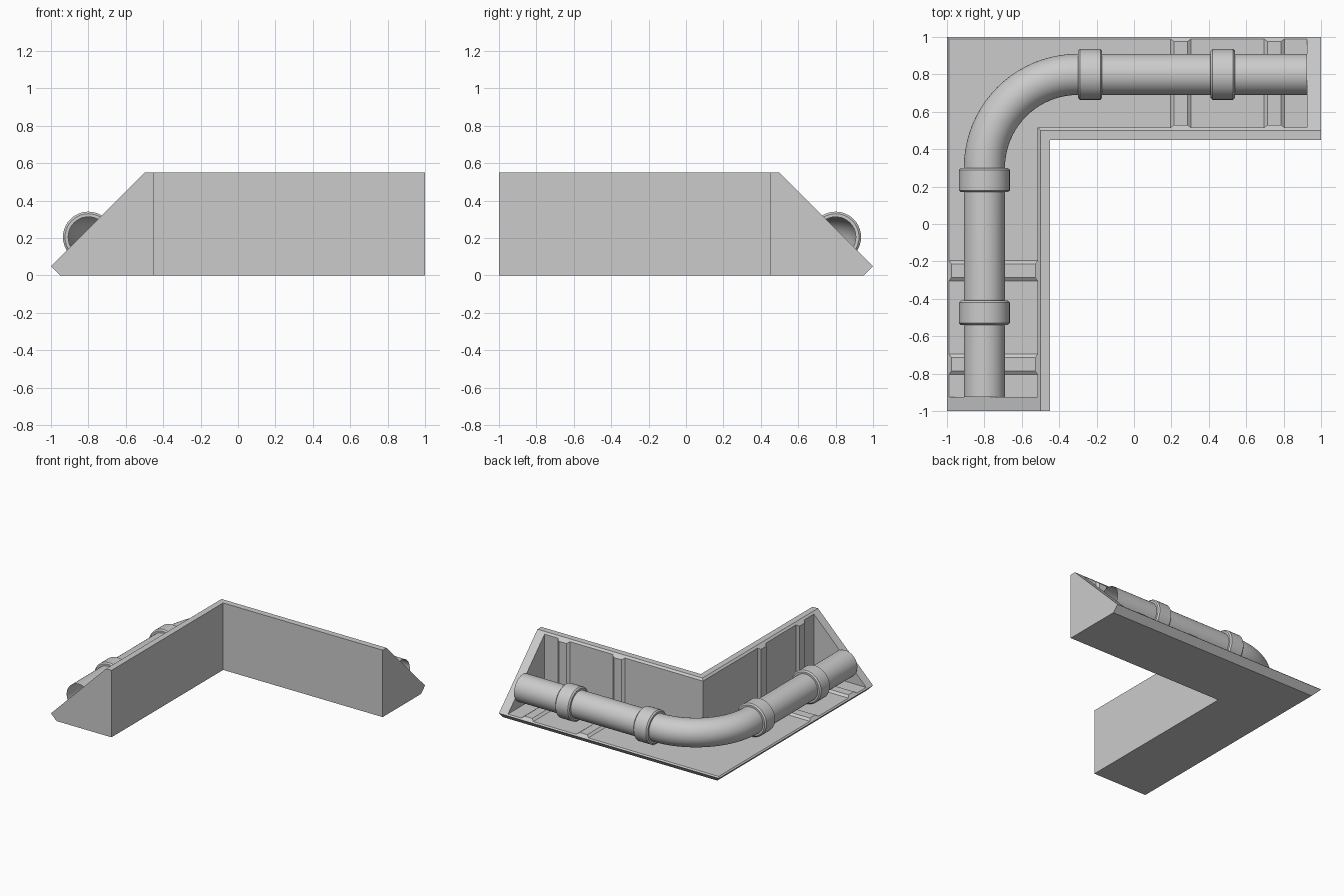
import bpy, bmesh, math
from mathutils import Vector

if "Cube" in bpy.data.objects:
    bpy.data.objects.remove(bpy.data.objects["Cube"])


def make_object(name, bm):
    bmesh.ops.remove_doubles(bm, verts=bm.verts, dist=1e-5)
    bmesh.ops.recalc_face_normals(bm, faces=bm.faces)
    me = bpy.data.meshes.new(name)
    bm.to_mesh(me)
    bm.free()
    ob = bpy.data.objects.new(name, me)
    bpy.context.collection.objects.link(ob)
    return ob


def smooth(ob):
    bpy.ops.object.select_all(action='DESELECT')
    ob.select_set(True)
    bpy.context.view_layer.objects.active = ob
    bpy.ops.object.shade_smooth_by_angle(angle=math.radians(30))


# L-shaped trough: d is the distance from the outer edge
OUTER = [(0.5, 0.55), (0.55, 0.55), (0.55, 0), (0.05, 0), (0, 0.05)]


def section(h, solid=False):
    a, b = 0.01 + h, 0.485 - h
    mid = (a + b) / 2
    corner = (mid, mid + 0.05) if solid else (b, a + 0.05)
    return OUTER + [(a, a + 0.05), corner, (b, b + 0.05)]


def leg_point(s, d, z, along_x):
    return (s, 1 - d, z) if along_x else (-1 + d, -s, z)


# Stations from the end of a leg to the corner: solid end wall, then two raised ribs
stations = [(1, 0, True), (0.925, 0, True), (0.925, 0, False)]
for c in (0.75, 0.25):
    stations += [(c + 0.055, 0, False), (c + 0.035, 0.015, False),
                 (c - 0.035, 0.015, False), (c - 0.055, 0, False)]

bm = bmesh.new()
rings = []
for along_x in (False, True):
    leg = [[bm.verts.new(leg_point(s, d, z, along_x)) for d, z in section(h, solid)]
           for s, h, solid in stations]
    bm.faces.new(leg[0])
    if along_x:
        leg.reverse()
    else:
        leg.append([bm.verts.new((-1 + d, 1 - d, z)) for d, z in section(0)])
    rings += leg
for r0, r1 in zip(rings, rings[1:]):
    n = len(r0)
    for i in range(n):
        j = (i + 1) % n
        bm.faces.new((r0[i], r0[j], r1[j], r1[i]))
make_object("corner_trough", bm)


# Circular ring sweep used for the pipe and its collars
def tube(name, sections, segments=40):
    bm = bmesh.new()
    loops = []
    for centre, direction, radius in sections:
        side = Vector((-direction.y, direction.x, 0))
        up = Vector((0, 0, 1))
        loops.append([bm.verts.new(centre + radius * (side * math.cos(t) + up * math.sin(t)))
                      for t in (2 * math.pi * k / segments for k in range(segments))])
    for r0, r1 in zip(loops, loops[1:]):
        for i in range(segments):
            j = (i + 1) % segments
            bm.faces.new((r0[i], r0[j], r1[j], r1[i]))
    smooth(make_object(name, bm))


# Bent pipe with open ends
X, Y = Vector((1, 0, 0)), Vector((0, 1, 0))
PIPE_Z, R = 0.205, 0.11
path = [(Vector((-0.8, -0.925, PIPE_Z)), Y, R)]
for k in range(21):
    t = math.pi / 2 * k / 20
    path.append((Vector((-0.3 - 0.5 * math.cos(t), 0.3 + 0.5 * math.sin(t), PIPE_Z)),
                 Vector((math.sin(t), math.cos(t), 0)), R))
path.append((Vector((0.925, 0.8, PIPE_Z)), X, R))
tube("pipe", path)

# Collars, two per leg
COLLAR = [(-0.065, 0.108), (-0.065, 0.125), (-0.055, 0.136),
          (0.055, 0.136), (0.065, 0.125), (0.065, 0.108)]
for i, s in enumerate((-0.235, 0.475)):
    for leg, centre, axis in (("side", Vector((-0.8, -s, PIPE_Z)), Y),
                              ("back", Vector((s, 0.8, PIPE_Z)), X)):
        tube(f"collar_{leg}_{i + 1}", [(centre + axis * t, axis, r) for t, r in COLLAR])
